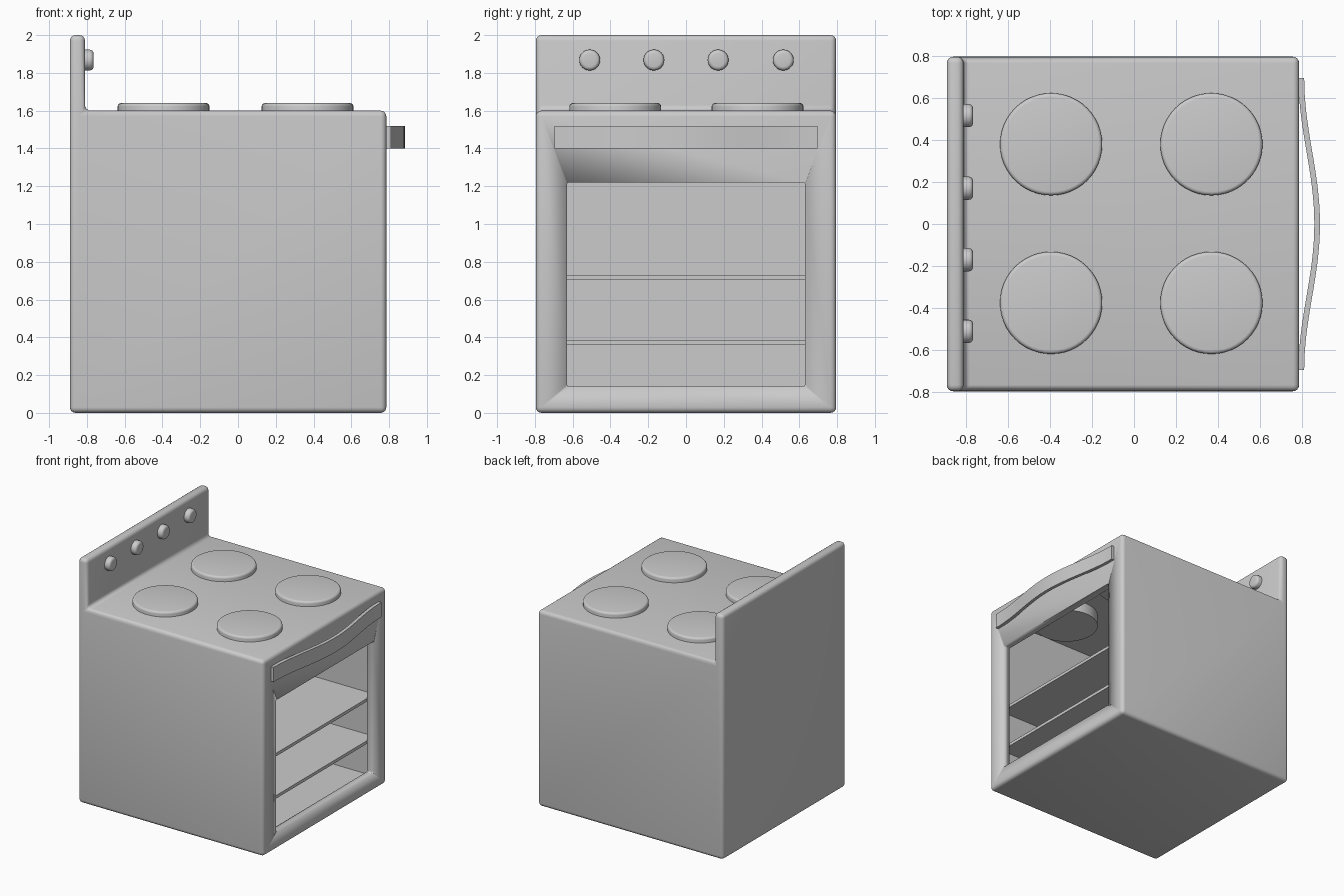
import bpy, bmesh, math
from mathutils import Matrix, Vector

if "Cube" in bpy.data.objects:
    bpy.data.objects.remove(bpy.data.objects["Cube"])


def finish(name, bm, angle=35):
    bmesh.ops.recalc_face_normals(bm, faces=bm.faces)
    me = bpy.data.meshes.new(name)
    bm.to_mesh(me)
    bm.free()
    ob = bpy.data.objects.new(name, me)
    bpy.context.collection.objects.link(ob)
    bpy.ops.object.select_all(action='DESELECT')
    ob.select_set(True)
    bpy.context.view_layer.objects.active = ob
    bpy.ops.object.shade_smooth_by_angle(angle=math.radians(angle))
    return ob


def bevel(bm, edges, width, segments=4):
    bmesh.ops.bevel(bm, geom=list(edges), offset=width, offset_type='OFFSET',
                    segments=segments, profile=0.5, affect='EDGES')


def box(name, lo, hi, width=0):
    bm = bmesh.new()
    lo, hi = Vector(lo), Vector(hi)
    m = Matrix.Translation((lo + hi) / 2) @ Matrix.Diagonal((*(hi - lo), 1))
    bmesh.ops.create_cube(bm, size=1, matrix=m)
    if width:
        bevel(bm, bm.edges, width)
    return finish(name, bm)


def extrude(profile, offset):
    bm = bmesh.new()
    face = bm.faces.new([bm.verts.new(p) for p in profile])
    ret = bmesh.ops.extrude_face_region(bm, geom=[face], use_keep_orig=True)
    verts = [v for v in ret['geom'] if isinstance(v, bmesh.types.BMVert)]
    bmesh.ops.translate(bm, verts=verts, vec=offset)
    bmesh.ops.recalc_face_normals(bm, faces=bm.faces)
    return bm


def disc(name, centre, radius, depth, width, axis='Z'):
    bm = bmesh.new()
    bmesh.ops.create_cone(bm, cap_ends=True, segments=48, radius1=radius,
                          radius2=radius, depth=depth)
    # round only the outward rim
    bevel(bm, [e for e in bm.edges if all(v.co.z > 0 for v in e.verts)], width)
    rot = Matrix.Rotation(math.pi / 2, 4, 'Y') if axis == 'X' else Matrix()
    bm.transform(Matrix.Translation(centre) @ rot)
    return finish(name, bm)


# oven body with raised back panel, one L-shaped side profile
side = [(-0.89, 0), (0.785, 0), (0.785, 1.6), (-0.81, 1.6), (-0.81, 2), (-0.89, 2)]
bm = extrude([(x, -0.795, z) for x, z in side], (0, 1.59, 0))
bevel(bm, bm.edges, 0.03)
body = finish("oven_body", bm)

# hollow interior and door opening
cavity = box("cavity_cutter", (-0.83, -0.735, 0.06), (0.725, 0.735, 1.53))
opening = box("opening_cutter", (0.6, -0.63, 0.14), (1.0, 0.63, 1.22), 0.012)
for cutter in (cavity, opening):
    mod = body.modifiers.new(cutter.name, 'BOOLEAN')
    mod.object = cutter
    mod.operation = 'DIFFERENCE'
    mod.solver = 'EXACT'
    bpy.context.view_layer.objects.active = body
    bpy.ops.object.modifier_apply(modifier=mod.name)
    bpy.data.objects.remove(cutter)

# oven shelves
for i, z in enumerate((0.36, 0.705)):
    box(f"shelf_{i + 1}", (-0.84, -0.745, z), (0.715, 0.745, z + 0.025))

# burners, reaching down through the hob
for x in (-0.394, 0.368):
    for y in (-0.375, 0.379):
        disc("burner", (x, y, 1.54), 0.243, 0.2, 0.018)

# control knobs
for y in (-0.51, -0.17, 0.17, 0.515):
    disc("knob", (-0.795, y, 1.868), 0.055, 0.06, 0.02, 'X')

# bowed door handle
N = 32
outer = []
for i in range(N + 1):
    y = -0.695 + 1.39 * i / N
    outer.append((0.809 + 0.0375 * (1 + math.cos(math.pi * y / 0.695)), y))
inner = [(x - 0.027, y) for x, y in reversed(outer)]
finish("door_handle", extrude([(x, y, 1.4) for x, y in outer + inner], (0, 0, 0.12)))
